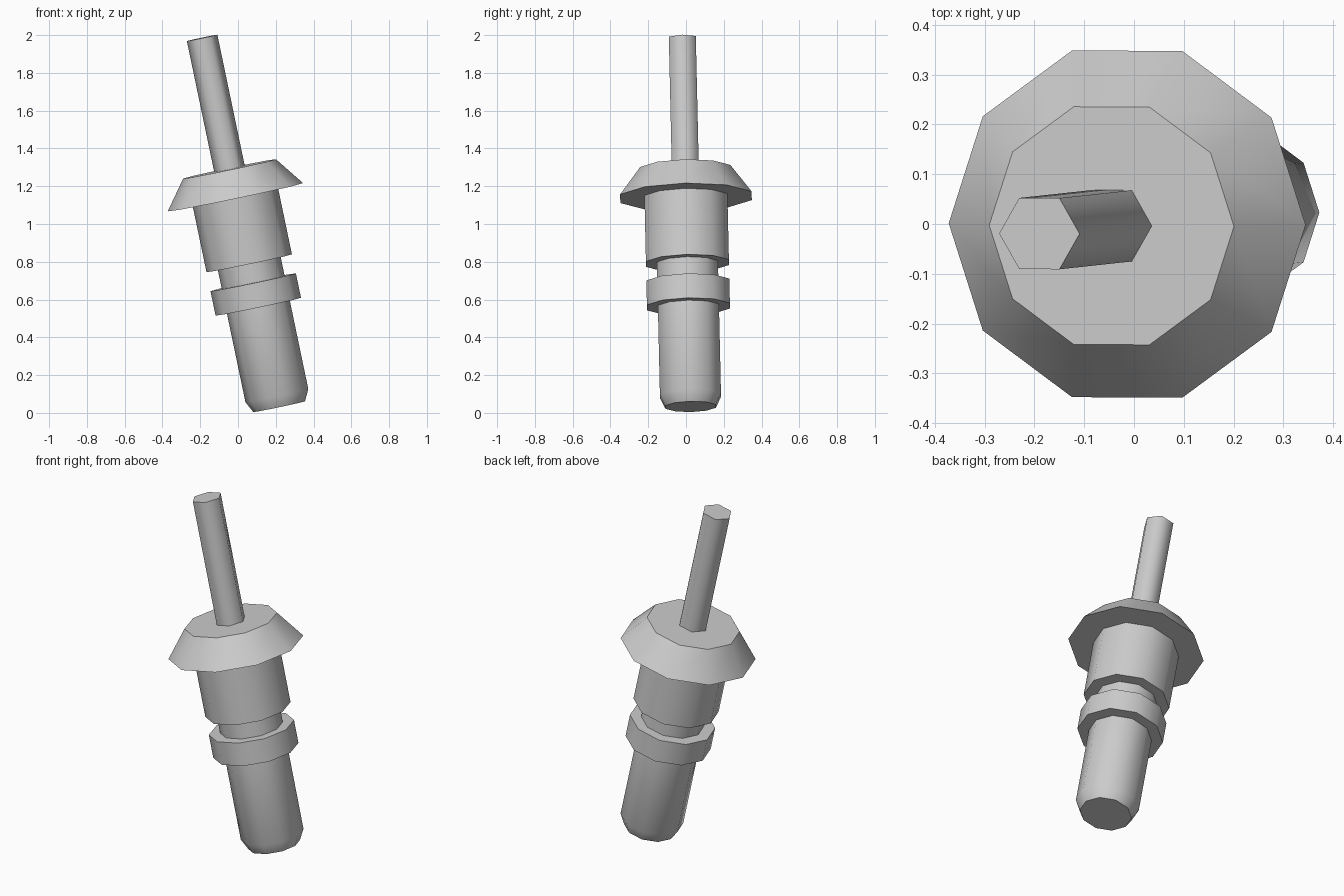
import bpy, bmesh
from math import cos, sin, pi, radians
from mathutils import Matrix, Vector

if "Cube" in bpy.data.objects:
    bpy.data.objects.remove(bpy.data.objects["Cube"])

# Shared tilted axis: all parts are turned around it
BASE = Vector((0.218, 0.025, 0.033))
TILT = (Matrix.Translation(BASE)
        @ Matrix.Rotation(radians(1.3), 4, 'X')
        @ Matrix.Rotation(radians(-11.8), 4, 'Y'))


def turned(name, profile, sides, cap_bottom=False, cap_top=False, soft_rings=()):
    """Turn (radius, height) points into a part; rings are sharp unless listed as soft."""
    bm = bmesh.new()
    rings = [[bm.verts.new(TILT @ Vector((r * cos(2 * pi * i / sides),
                                          r * sin(2 * pi * i / sides), h)))
              for i in range(sides)] for r, h in profile]
    for a, b in zip(rings, rings[1:]):
        for i in range(sides):
            j = (i + 1) % sides
            bm.faces.new((a[i], a[j], b[j], b[i])).smooth = True
    if cap_bottom:
        bm.faces.new(rings[0][::-1])
    if cap_top:
        bm.faces.new(rings[-1])
    for k, ring in enumerate(rings):
        if k not in soft_rings:
            for i in range(sides):
                bm.edges.get((ring[i], ring[(i + 1) % sides])).smooth = False
    mesh = bpy.data.meshes.new(name)
    bm.to_mesh(mesh)
    bm.free()
    obj = bpy.data.objects.new(name, mesh)
    bpy.context.collection.objects.link(obj)
    return obj


# Stepped body: chamfered tip, collar, neck and upper barrel
turned("stepped_body",
       [(0.14, 0), (0.17, 0.06), (0.17, 0.541), (0.231, 0.541), (0.231, 0.673),
        (0.17, 0.673), (0.17, 0.776), (0.231, 0.776), (0.231, 1.133)],
       10, cap_bottom=True, soft_rings=(1,))

# Sloped flange on top of the barrel
turned("flange", [(0.231, 1.133), (0.366, 1.133), (0.251, 1.286)], 10, cap_top=True)

# Six-sided rod
turned("rod", [(0.0825, 1.286), (0.0825, 1.995)], 6, cap_top=True)
